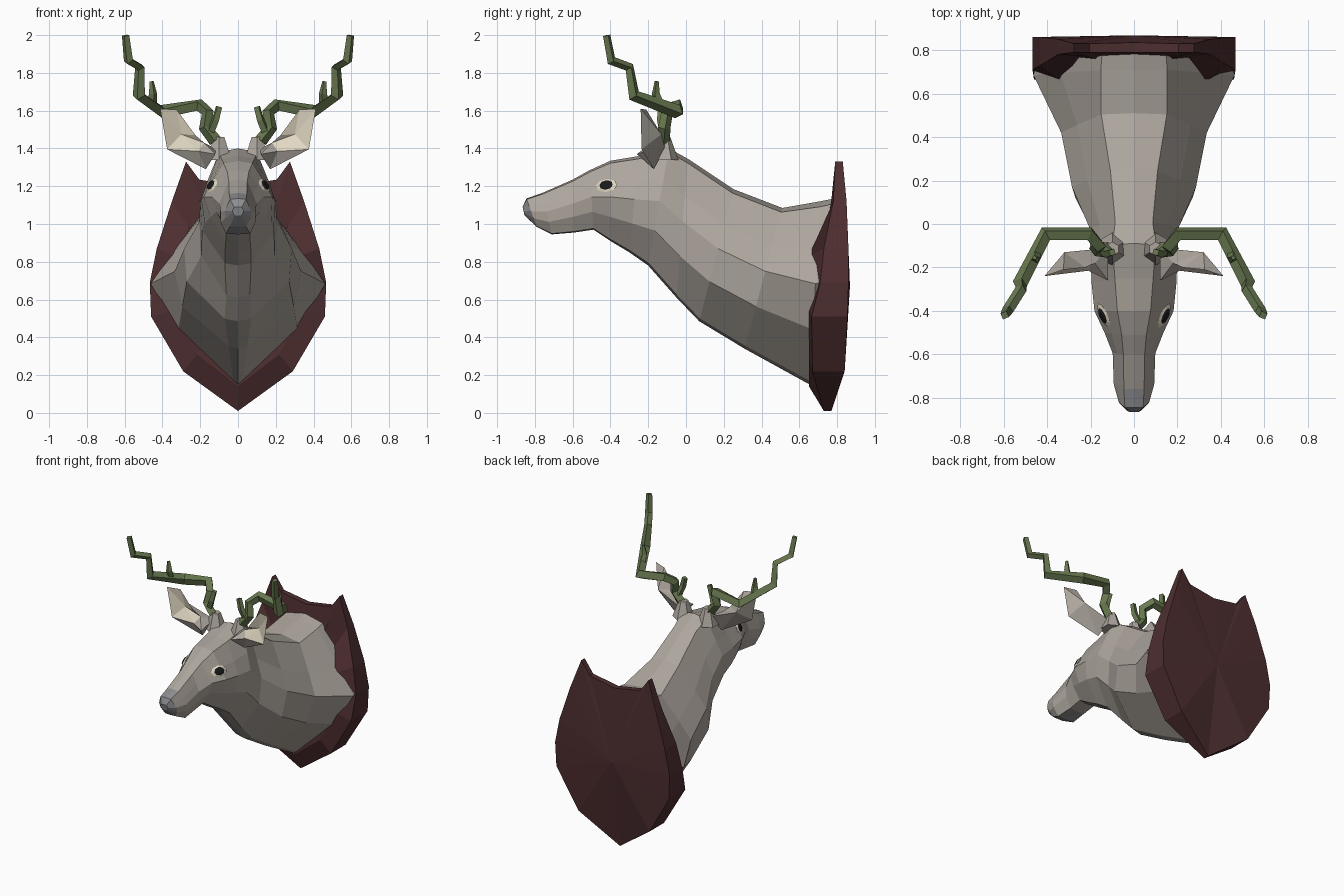
import bpy, bmesh
from mathutils import Vector, Matrix

if "Cube" in bpy.data.objects:
    bpy.data.objects.remove(bpy.data.objects["Cube"])


def material(name, rgb):
    m = bpy.data.materials.new(name)
    m.diffuse_color = (*rgb, 1)
    m.use_nodes = True
    m.node_tree.nodes["Principled BSDF"].inputs["Base Color"].default_value = m.diffuse_color
    return m


FUR = material("fur", (0.42, 0.38, 0.34))
NOSE = material("nose_grey", (0.27, 0.27, 0.285))
CREAM = material("cream", (0.75, 0.68, 0.54))
BLACK = material("black", (0.01, 0.01, 0.01))
WOOD = material("dark_red_wood", (0.075, 0.027, 0.029))
GREEN = material("antler_green", (0.14, 0.19, 0.08))


def finish(bm, name, *mats):
    bmesh.ops.recalc_face_normals(bm, faces=bm.faces)
    me = bpy.data.meshes.new(name)
    bm.to_mesh(me)
    bm.free()
    ob = bpy.data.objects.new(name, me)
    bpy.context.collection.objects.link(ob)
    for m in mats:
        me.materials.append(m)
    return ob


def mirrored_loop(half):
    """Half outline running centre line to centre line -> full closed loop."""
    return half + [(-x, y, z) for x, y, z in half[-2:0:-1]]


def loft(rings):
    """Skin equal-length rings; returns the bmesh and its two end caps."""
    bm = bmesh.new()
    loops = [[bm.verts.new(p) for p in r] for r in rings]
    n = len(loops[0])
    for a, b in zip(loops, loops[1:]):
        for i in range(n):
            j = (i + 1) % n
            bm.faces.new((a[i], a[j], b[j], b[i]))
    return bm, [bm.faces.new(loops[0]), bm.faces.new(loops[-1])]


def mirror(ob):
    ob.modifiers.new("Mirror", 'MIRROR').use_mirror_merge = False


# Head and neck: slanted sections
# top y, top z, bottom y, bottom z, half width, and width factors: top, lower, underside
SECTIONS = [
    (-0.865, 1.09, -0.855, 1.045, 0.03, 0.7, 0.9, 0.6),
    (-0.845, 1.135, -0.79, 0.985, 0.07, 0.6, 0.95, 0.6),
    (-0.76, 1.165, -0.71, 0.945, 0.093, 0.5, 1.0, 0.7),
    (-0.60, 1.235, -0.59, 0.955, 0.098, 0.5, 0.95, 0.6),
    (-0.51, 1.285, -0.49, 0.97, 0.135, 0.42, 0.85, 0.45),
    (-0.40, 1.335, -0.40, 0.91, 0.182, 0.42, 0.8, 0.35),
    (-0.25, 1.36, -0.30, 0.85, 0.195, 0.45, 0.9, 0.35),
    (-0.09, 1.40, -0.20, 0.78, 0.20, 0.5, 0.95, 0.35),
    (0.01, 1.345, -0.05, 0.61, 0.205, 0.42, 0.95, 0.3),
    (0.25, 1.185, 0.07, 0.485, 0.285, 0.38, 0.95, 0.25),
    (0.51, 1.085, 0.31, 0.34, 0.335, 0.45, 0.88, 0.15),
    (0.71, 1.12, 0.655, 0.15, 0.463, 0.33, 0.68, 0.05),
    (0.81, 1.14, 0.75, 0.20, 0.44, 0.33, 0.68, 0.05),
]


def section(yt, zt, yb, zb, w, a, c, d):
    prof = [(0, 0), (0.03, a), (0.27, a + (1 - a) * 0.6), (0.45, 1), (0.7, c), (0.98, d), (1, 0)]
    return mirrored_loop([(w * k, yt + (yb - yt) * t, zt + (zb - zt) * t) for t, k in prof])


bm, _ = loft([section(*s) for s in SECTIONS])
bmesh.ops.recalc_face_normals(bm, faces=bm.faces)
for f in bm.faces:
    c = f.calc_center_median()
    if c.y < -0.8 or (c.y < -0.6 and f.normal.z < -0.6):
        f.material_index = 1
body = finish(bm, "head_and_neck", FUR, NOSE)
bpy.context.view_layer.update()

# Eyes: cream surround and black eye set on the surface
_, spot, nrm, _ = body.closest_point_on_mesh(Vector((0.16, -0.43, 1.215)))
side = Vector((0, 0, 1)).cross(nrm).normalized()
basis = Matrix((side, nrm.cross(side), nrm)).transposed().to_4x4()
for name, mat, size, lift in (("eye_surround", CREAM, (0.062, 0.04, 0.009), 0),
                              ("eye", BLACK, (0.042, 0.03, 0.01), 0.005)):
    bm = bmesh.new()
    bmesh.ops.create_uvsphere(bm, u_segments=8, v_segments=4, radius=1)
    bm.transform(Matrix.Translation(spot + nrm * lift) @ basis @ Matrix.Diagonal((*size, 1)))
    mirror(finish(bm, name, mat))

# Ears: folded leaf with cream hollow, on a root running into the head
bm = bmesh.new()
rim = [bm.verts.new(p) for p in [(0.18, -0.18, 1.43), (0.225, -0.20, 1.47), (0.325, -0.21, 1.605),
                                 (0.412, -0.24, 1.61), (0.375, -0.235, 1.395), (0.21, -0.215, 1.385)]]
back, root, front, under, hollow = [bm.verts.new(p) for p in [
    (0.32, -0.13, 1.475), (0.12, -0.11, 1.40), (0.12, -0.26, 1.37), (0.17, -0.17, 1.29), (0.30, -0.185, 1.475)]]
for i in range(6):
    a, b = rim[i], rim[(i + 1) % 6]
    bm.faces.new((a, b, hollow)).material_index = 1
    if i < 4:
        bm.faces.new((b, a, back))
for tri in ((rim[0], root, back), (root, under, back), (under, rim[4], back), (under, rim[5], rim[4]),
            (front, rim[5], under), (front, rim[0], rim[5]), (front, root, rim[0]), (front, under, root)):
    bm.faces.new(tri)
mirror(finish(bm, "ears", FUR, CREAM))

# Antler stumps on the crown
bm = bmesh.new()
bmesh.ops.create_cone(bm, segments=6, cap_ends=True, radius1=0.075, radius2=0.032, depth=0.12,
                      matrix=Matrix.Translation((0.1, -0.115, 1.4)))
mirror(finish(bm, "antler_stumps", FUR))


# Antlers: four-sided tubes, x y z radius
def tube(name, pts):
    cu = bpy.data.curves.new(name, 'CURVE')
    cu.dimensions = '3D'
    cu.bevel_depth = 1.1
    cu.bevel_resolution = 0
    cu.use_fill_caps = True
    sp = cu.splines.new('POLY')
    sp.points.add(len(pts) - 1)
    for p, (x, y, z, r) in zip(sp.points, pts):
        p.co = (x, y, z, 1)
        p.radius = r
    ob = bpy.data.objects.new(name, cu)
    bpy.context.collection.objects.link(ob)
    cu.materials.append(GREEN)
    bpy.ops.object.select_all(action='DESELECT')
    ob.select_set(True)
    bpy.context.view_layer.objects.active = ob
    bpy.ops.object.convert(target='MESH')
    mesh_ob = bpy.context.object
    mesh_ob.data.shade_flat()
    mirror(mesh_ob)


tube("antler_beam", [(0.12, -0.12, 1.44, 0.032), (0.175, -0.115, 1.51, 0.03), (0.16, -0.10, 1.59, 0.03),
                     (0.205, -0.045, 1.63, 0.032), (0.405, -0.045, 1.595, 0.034), (0.525, -0.275, 1.68, 0.031),
                     (0.52, -0.30, 1.83, 0.024), (0.58, -0.395, 1.865, 0.024), (0.595, -0.42, 1.998, 0.019)])
tube("antler_outer_tine", [(0.455, -0.14, 1.63, 0.024), (0.45, -0.16, 1.69, 0.02), (0.457, -0.155, 1.755, 0.01)])
tube("antler_brow_tine", [(0.145, -0.12, 1.49, 0.022), (0.12, -0.135, 1.55, 0.02), (0.10, -0.13, 1.62, 0.017)])

# Wall plaque: x, z, front y, back y
OUTLINE = [(0, 0.01, 0.73, 0.77), (0.29, 0.22, 0.67, 0.84), (0.46, 0.51, 0.665, 0.855),
           (0.467, 0.69, 0.71, 0.86), (0.43, 0.87, 0.73, 0.86), (0.35, 1.12, 0.78, 0.85),
           (0.275, 1.33, 0.79, 0.83), (0.205, 1.235, 0.79, 0.83), (0, 1.2, 0.79, 0.835)]
inner = [(x * 0.75, 0.65 if z < 1 else 0.77, 0.67 + (z - 0.67) * (0.8 if z < 1 else 0.7)) for x, z, _, _ in OUTLINE]
front = [(x, f, z) for x, z, f, _ in OUTLINE]
rear = [(x, b, z) for x, z, _, b in OUTLINE]
bm, caps = loft([mirrored_loop(r) for r in (inner, front, rear)])
hubs = bmesh.ops.poke(bm, faces=caps)["verts"]
for v in hubs:
    v.co = (0, 0.7 if v.co.y < 0.75 else 0.868, 0.67)
finish(bm, "wall_plaque", WOOD)
